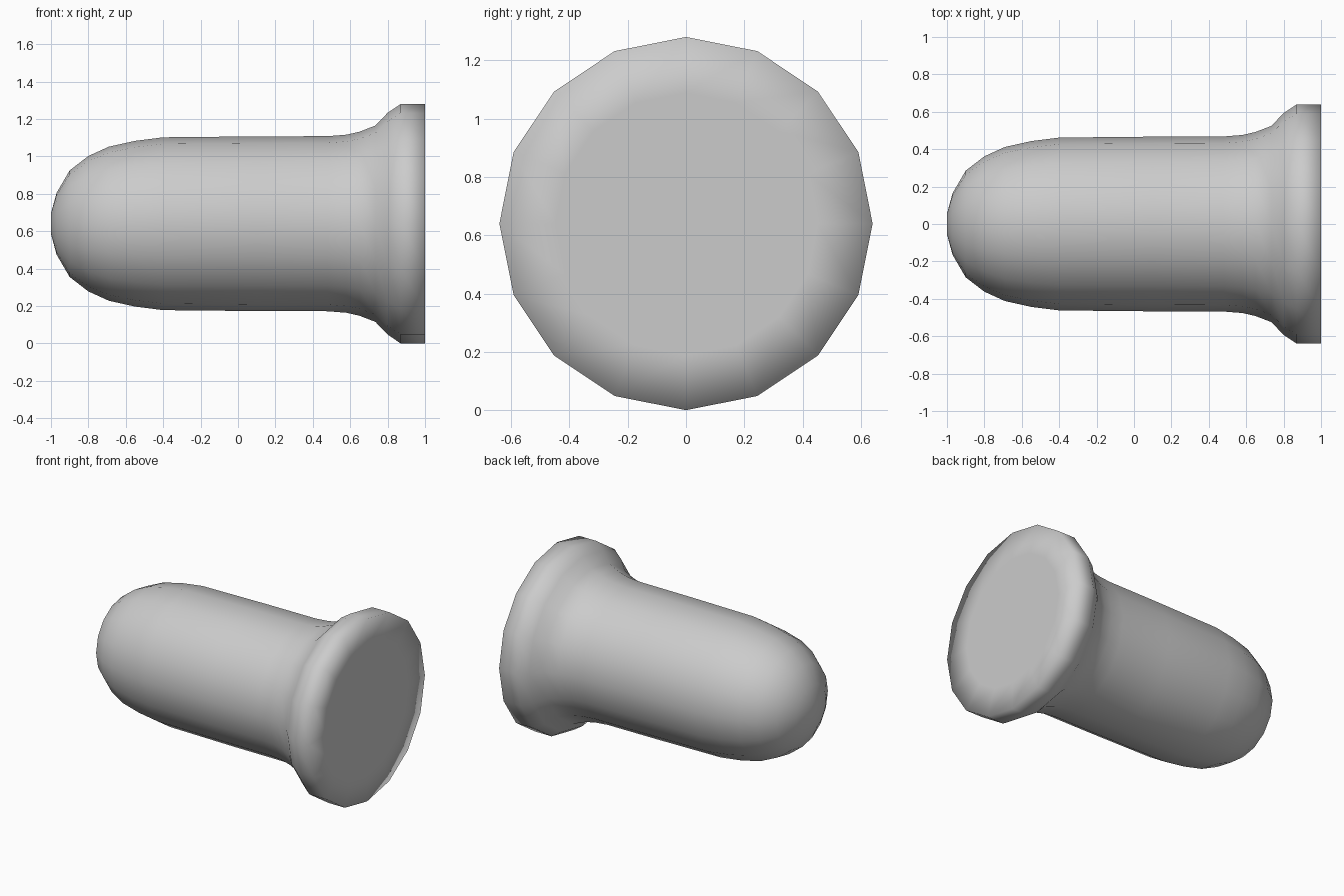
import bpy, bmesh, math

if "Cube" in bpy.data.objects:
    bpy.data.objects.remove(bpy.data.objects["Cube"])

SIDES = 16
CENTRE_Z = 0.64

# Profile along x: (x, radius), from rounded tip to flanged base
PROFILE = [(-1.0, 0.055), (-0.97, 0.165), (-0.9, 0.285), (-0.8, 0.362),
           (-0.69, 0.412), (-0.55, 0.443), (-0.4, 0.462), (0.1, 0.467),
           (0.48, 0.468), (0.58, 0.476), (0.65, 0.492), (0.735, 0.525),
           (0.8, 0.593), (0.87, 0.64), (1.0, 0.64), (1.0, 0.45)]

bm = bmesh.new()


def ring(x, r):
    return [bm.verts.new((x, r * math.cos(2 * math.pi * i / SIDES),
                          CENTRE_Z + r * math.sin(2 * math.pi * i / SIDES)))
            for i in range(SIDES)]


# Lathe the rings and close both ends
rings = [ring(x, r) for x, r in PROFILE]
for a, b in zip(rings, rings[1:]):
    for i in range(SIDES):
        j = (i + 1) % SIDES
        bm.faces.new((a[i], a[j], b[j], b[i]))
bm.faces.new(rings[0])
bm.faces.new(rings[-1])
bmesh.ops.recalc_face_normals(bm, faces=bm.faces[:])

# Soft shading over the whole surface, including the base rim
for f in bm.faces:
    f.smooth = True

mesh = bpy.data.meshes.new("flanged_capsule")
bm.to_mesh(mesh)
bm.free()
body = bpy.data.objects.new("flanged_capsule", mesh)
bpy.context.collection.objects.link(body)
